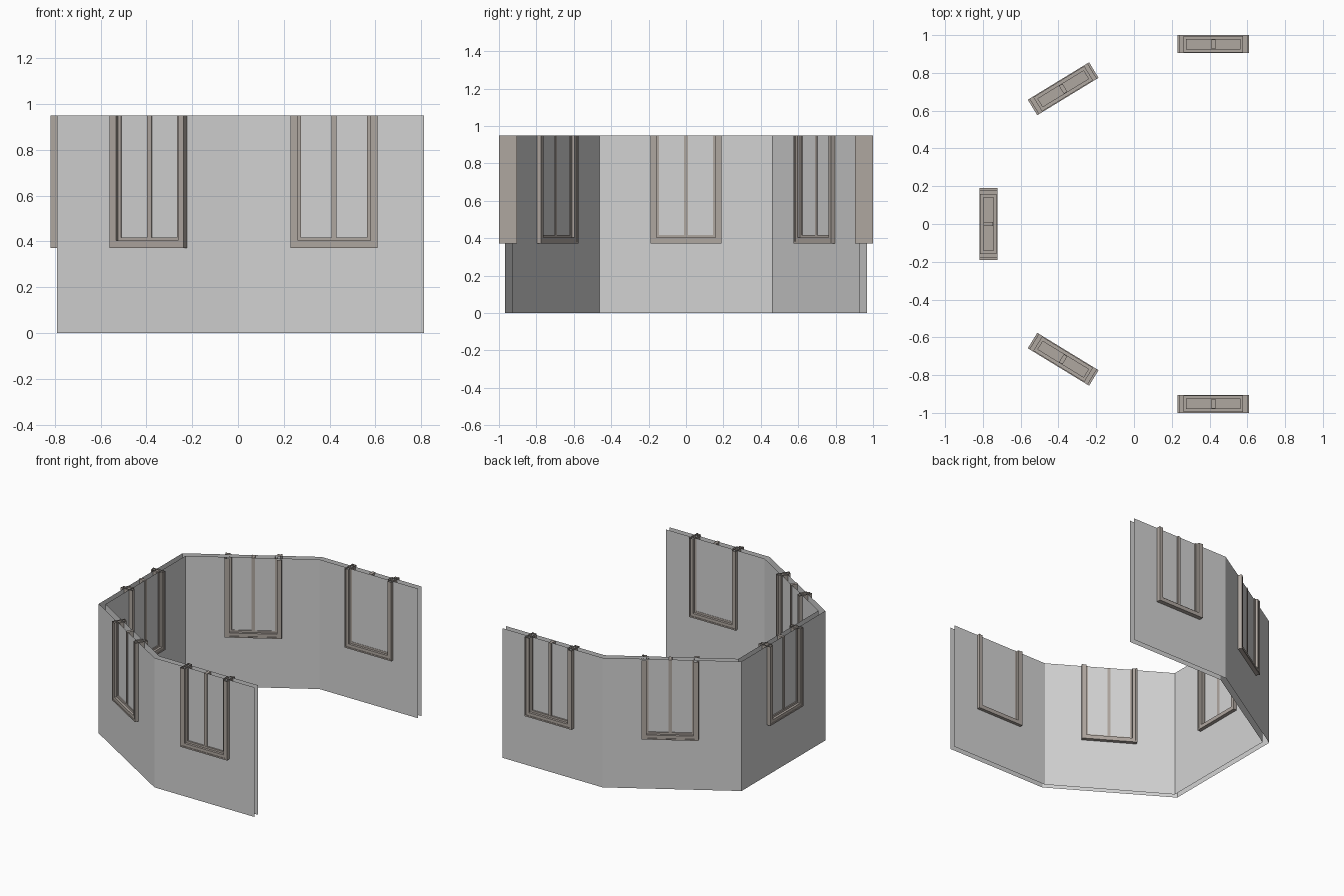
import bpy, bmesh, math
from mathutils import Matrix, Vector

if "Cube" in bpy.data.objects:
    bpy.data.objects.remove(bpy.data.objects["Cube"])

TOP = 0.95      # the bay is open at this height
SILL = 0.372    # underside of window frames
W = 0.19        # half width of a window


def material(name, rgb):
    m = bpy.data.materials.new(name)
    m.diffuse_color = (*rgb, 1)
    m.use_nodes = True
    m.node_tree.nodes["Principled BSDF"].inputs["Base Color"].default_value = m.diffuse_color
    return m


wall_grey = material("wall_grey", (0.65, 0.65, 0.65))
frame_stone = material("frame_stone", (0.43, 0.385, 0.35))


def finish(bm, name, mat):
    me = bpy.data.meshes.new(name)
    bm.to_mesh(me)
    bm.free()
    me.materials.append(mat)
    ob = bpy.data.objects.new(name, me)
    bpy.context.collection.objects.link(ob)
    return ob


def wall_sheet(name, half, outward):
    """Vertical sheet along a plan path mirrored about y = 0."""
    path = half + [(x, -y) for x, y in reversed(half)]
    bm = bmesh.new()
    cols = [(bm.verts.new((x, y, 0)), bm.verts.new((x, y, TOP))) for x, y in path]
    for (a, b), (c, d) in zip(cols, cols[1:]):
        f = bm.faces.new((a, c, d, b))
        f.normal_update()
        centre = f.calc_center_median() - Vector((0.4, 0, TOP / 2))
        if (f.normal.dot(centre) > 0) != outward:
            f.normal_flip()
    finish(bm, name, wall_grey)


def u_band(bm, d0, d1, depth):
    """U-shaped frame band between insets d0 and d1, open at the top."""
    def outline(d, y):
        pts = [(-W + d, TOP), (-W + d, SILL + d), (W - d, SILL + d), (W - d, TOP)]
        return [bm.verts.new((x, y, z)) for x, z in pts]
    loops = [outline(d0, -depth), outline(d1, -depth), outline(d1, depth), outline(d0, depth)]
    for k in range(4):
        p, q = loops[k], loops[(k + 1) % 4]
        for i in range(3):
            bm.faces.new((p[i], p[i + 1], q[i + 1], q[i]))


def window_frame(name, x, y, angle):
    bm = bmesh.new()
    # stepped bands from the outer lip to the inner sash
    for d0, d1, depth in ((0, 0.01, 0.048), (0.01, 0.032, 0.044), (0.032, 0.046, 0.027)):
        u_band(bm, d0, d1, depth)
    # central mullion
    z0 = SILL + 0.04
    bmesh.ops.create_cube(bm, size=1, matrix=Matrix.Translation((0, 0, (z0 + TOP) / 2))
                          @ Matrix.Diagonal((0.022, 0.05, TOP - z0, 1)))
    bmesh.ops.recalc_face_normals(bm, faces=bm.faces[:])
    ob = finish(bm, name, frame_stone)
    ob.location = (x, y, 0)
    ob.rotation_euler.z = angle


# outer and inner skins of the wall
wall_sheet("outer_wall", [(0.812, 0.968), (0.0, 0.968), (-0.79, 0.485)], True)
wall_sheet("inner_wall", [(0.812, 0.927), (0.012, 0.927), (-0.75, 0.463)], False)

# five windows
tilt = math.radians(31.4)
window_frame("centre_window", -0.771, 0, math.pi / 2)
for side, s in (("back", 1), ("front", -1)):
    window_frame(side + "_angled_window", -0.375, s * 0.716, s * tilt)
    window_frame(side + "_straight_window", 0.42, s * 0.952, 0)
